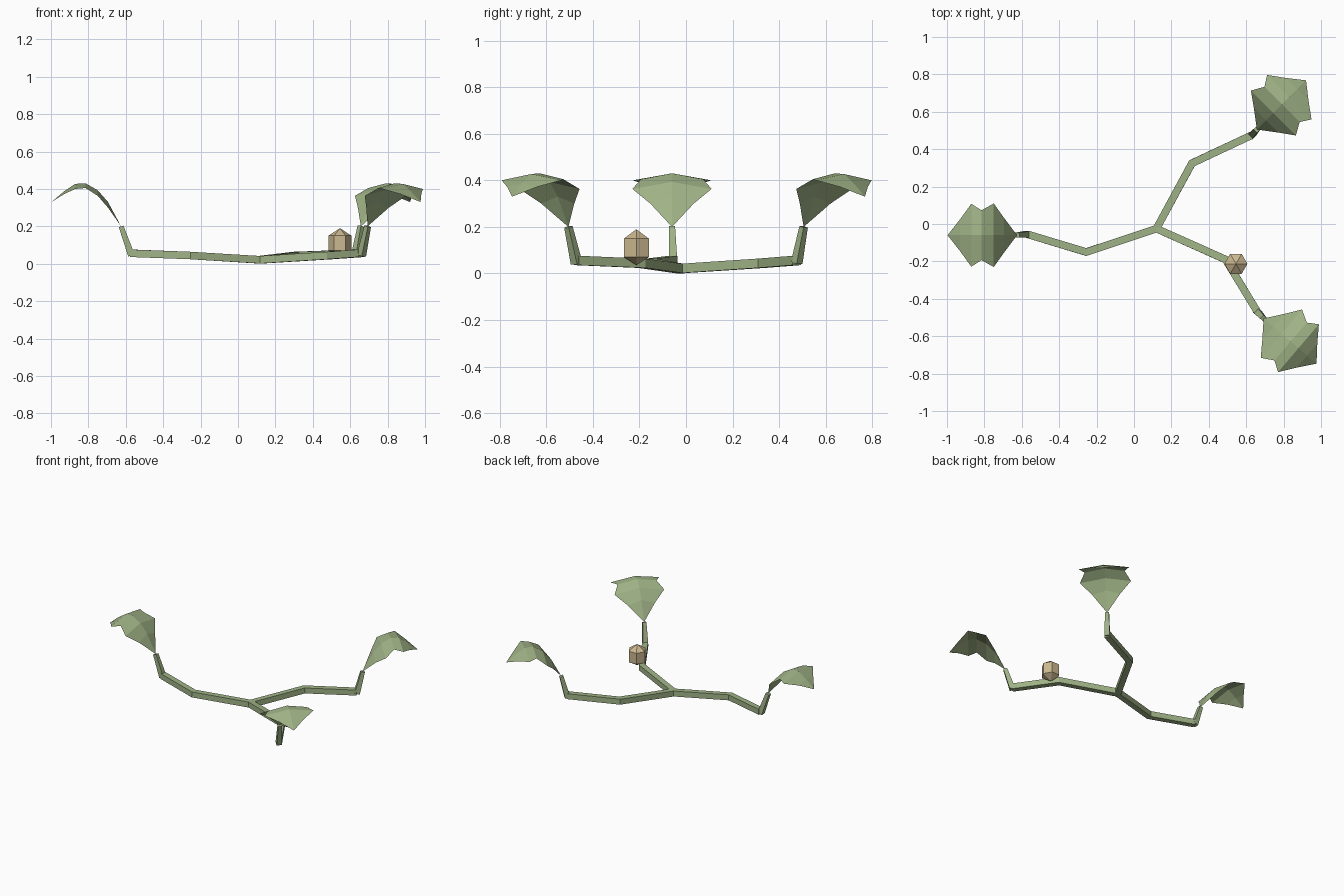
import bpy, bmesh
from math import radians, cos, sin
from mathutils import Vector, Matrix

cube = bpy.data.objects.get("Cube")
if cube:
    bpy.data.objects.remove(cube)


def make_material(name, rgb):
    mat = bpy.data.materials.new(name)
    mat.use_nodes = True
    mat.diffuse_color = (*rgb, 1)
    mat.node_tree.nodes["Principled BSDF"].inputs["Base Color"].default_value = (*rgb, 1)
    return mat


green = make_material("sage green", (0.35, 0.45, 0.24))
tan = make_material("pale tan", (0.60, 0.48, 0.28))


def finish(bm, name, mat):
    mesh = bpy.data.meshes.new(name)
    bm.to_mesh(mesh)
    bm.free()
    mesh.materials.append(mat)
    obj = bpy.data.objects.new(name, mesh)
    bpy.context.collection.objects.link(obj)
    return obj


def square_tube(name, path, sizes, side=None):
    """Sweep a square section along a path, mitred at the bends."""
    bm = bmesh.new()
    pts = [Vector(p) for p in path]
    rings = []
    for i, p in enumerate(pts):
        before = (p - pts[i - 1]).normalized() if i else None
        after = (pts[i + 1] - p).normalized() if i < len(pts) - 1 else None
        tangent = ((before or after) + (after or before)).normalized()
        across = side or tangent.cross(Vector((0, 0, 1))).normalized()
        up = across.cross(tangent).normalized()
        stretch = 1 / tangent.dot(before or after)
        h = sizes[i] / 2
        rings.append([bm.verts.new(p + across * a * h * stretch + up * b * h)
                      for a, b in ((-1, -1), (1, -1), (1, 1), (-1, 1))])
    for r, s in zip(rings, rings[1:]):
        for k in range(4):
            n = (k + 1) % 4
            bm.faces.new((r[k], r[n], s[n], s[k]))
    bm.faces.new(rings[0])
    bm.faces.new(rings[-1])
    bmesh.ops.recalc_face_normals(bm, faces=bm.faces)
    return finish(bm, name, green)


# Leaf rows: distance along, midrib height, edge half width, edge height
LEAF_ROWS = [(0.07, 0.13, 0.093, 0.10), (0.125, 0.193, 0.17, 0.163),
             (0.19, 0.23, 0.133, 0.205), (0.245, 0.227, 0.168, 0.20),
             (0.305, 0.187, 0.085, 0.172)]


def leaf(name, base, angle):
    """Single curled sheet with a notch on each side."""
    bm = bmesh.new()
    root = bm.verts.new((0, 0, 0))
    tip = bm.verts.new((0.372, 0, 0.13))
    mids = [bm.verts.new((u, 0, c)) for u, c, w, e in LEAF_ROWS]
    for s in (-1, 1):
        edges = [bm.verts.new((u, s * w, e)) for u, c, w, e in LEAF_ROWS]
        bm.faces.new((root, edges[0], mids[0]))
        for k in range(len(mids) - 1):
            bm.faces.new((mids[k], edges[k], edges[k + 1], mids[k + 1]))
        bm.faces.new((mids[-1], edges[-1], tip))
    bm.normal_update()
    bmesh.ops.reverse_faces(bm, faces=[f for f in bm.faces if f.normal.z < 0])
    bm.transform(Matrix.Translation(base) @ Matrix.Rotation(radians(angle), 4, "Z"))
    return finish(bm, name, green)


# Three branches: bend, knee, top of the stem, heading of the leaf
HUB = (0.12, -0.025, 0.021)
BRANCHES = {
    "right": ((-0.255, -0.15, 0.044), (-0.57, -0.055, 0.056), (-0.625, -0.06, 0.2), 180),
    "back_left": ((0.31, 0.325, 0.044), (0.63, 0.475, 0.056), (0.657, 0.505, 0.2), 45),
    "front_left": ((0.49, -0.19, 0.044), (0.66, -0.47, 0.056), (0.693, -0.505, 0.2), -40.5),
}
for label, (bend, knee, top, angle) in BRANCHES.items():
    square_tube(label + "_runner", (HUB, bend, knee), (0.04, 0.04, 0.04))
    turn = radians(angle)
    across = Vector((sin(turn), -cos(turn), 0))
    foot = (knee[0], knee[1], 0.045)
    square_tube(label + "_stem", (foot, top), (0.036, 0.026), across)
    leaf(label + "_leaf", top, angle)

# Six-sided seed pod resting on the front runner
bm = bmesh.new()
bmesh.ops.create_uvsphere(bm, u_segments=6, v_segments=4, radius=1)
bmesh.ops.delete(bm, geom=[v for v in bm.verts if abs(v.co.z) < 0.1], context="VERTS")
bm.clear()
rings = []
for z in (0.07, 0.15):
    rings.append([bm.verts.new((0.545 + 0.0615 * cos(radians(60 * k)),
                                -0.213 + 0.0615 * sin(radians(60 * k)), z)) for k in range(6)])
apexes = [bm.verts.new((0.545, -0.213, z)) for z in (0.036, 0.19)]
for k in range(6):
    n = (k + 1) % 6
    bm.faces.new((rings[0][k], rings[0][n], rings[1][n], rings[1][k]))
    for ring, apex in zip(rings, apexes):
        bm.faces.new((ring[k], ring[n], apex))
bmesh.ops.recalc_face_normals(bm, faces=bm.faces)
finish(bm, "seed_pod", tan)
